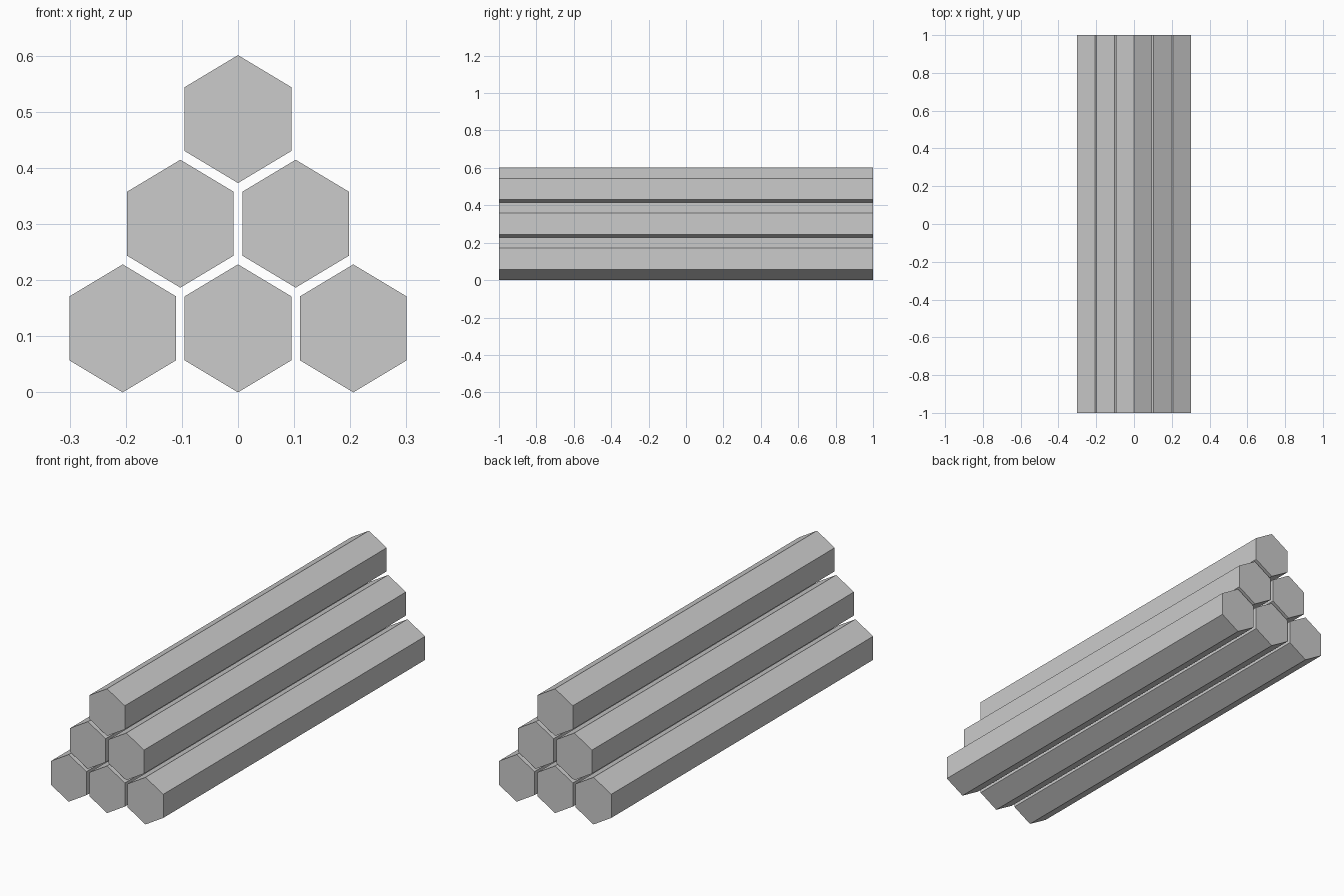
import bpy
import bmesh
import math

if "Cube" in bpy.data.objects:
    bpy.data.objects.remove(bpy.data.objects["Cube"])

RADIUS = 0.114       # half height of a bar, point to point
HALF_WIDTH = 0.095   # half width across the flats
LENGTH = 2.0
PITCH_X = 0.2055
PITCH_Z = 0.1865


def hex_bar(name, x, z):
    """Hexagonal bar lying along y, with a point facing up."""
    bm = bmesh.new()
    squash = HALF_WIDTH / math.cos(math.radians(30))
    ring = []
    for i in range(6):
        a = math.radians(90 + 60 * i)
        ring.append(bm.verts.new((squash * math.cos(a), -LENGTH / 2, RADIUS * math.sin(a))))
    face = bm.faces.new(ring)
    ext = bmesh.ops.extrude_face_region(bm, geom=[face], use_keep_orig=True)
    moved = [v for v in ext["geom"] if isinstance(v, bmesh.types.BMVert)]
    bmesh.ops.translate(bm, vec=(0, LENGTH, 0), verts=moved)
    bmesh.ops.recalc_face_normals(bm, faces=bm.faces)
    mesh = bpy.data.meshes.new(name)
    bm.to_mesh(mesh)
    bm.free()
    obj = bpy.data.objects.new(name, mesh)
    obj.location = (x, 0, z)
    bpy.context.collection.objects.link(obj)


# Pyramid stack: three bars, then two, then one
for row, row_name in enumerate(("bottom", "middle", "top")):
    count = 3 - row
    for i in range(count):
        x = (i - (count - 1) / 2) * PITCH_X
        hex_bar(f"{row_name}_bar_{i + 1}", x, RADIUS + row * PITCH_Z)
